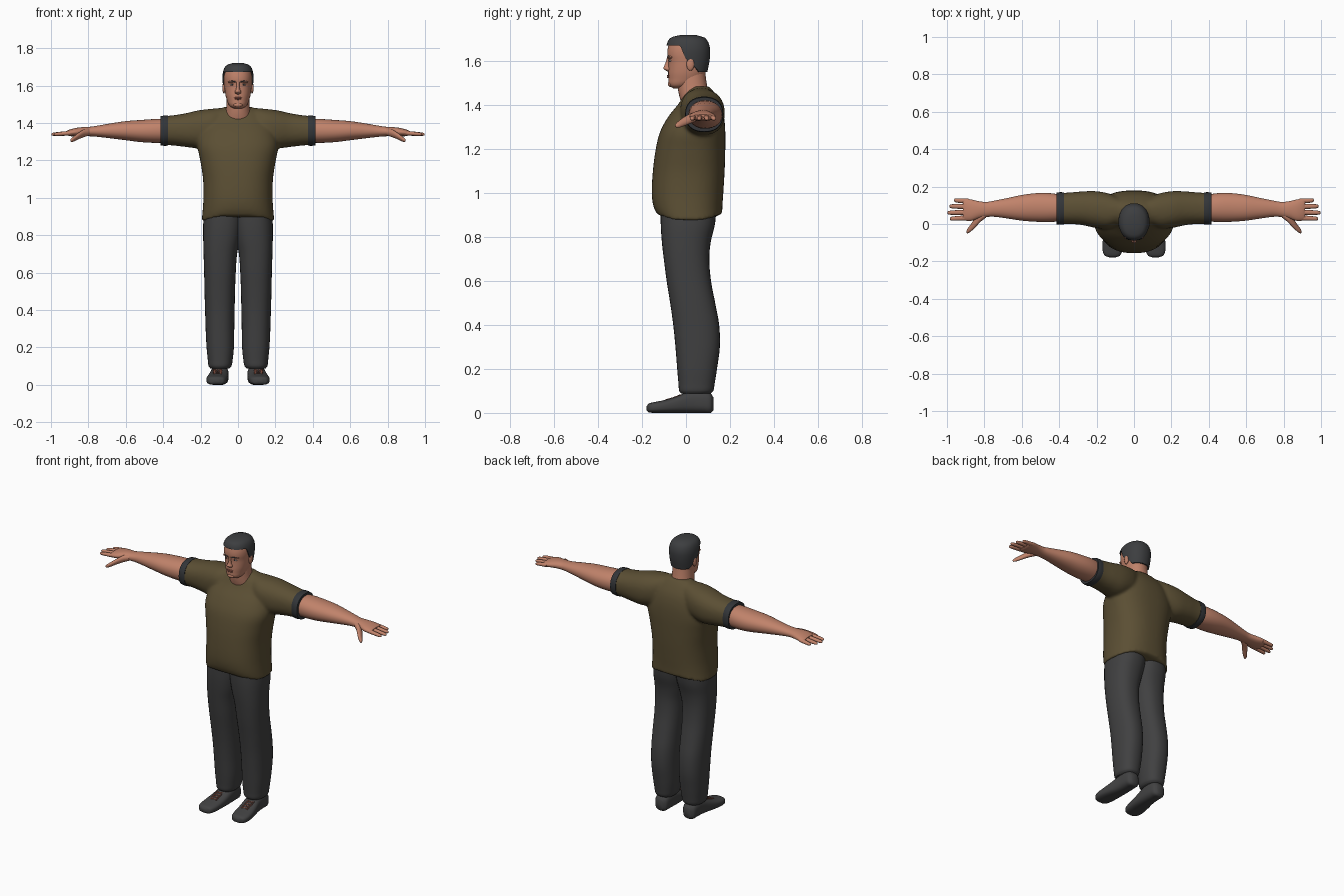
import bpy, bmesh, math
from mathutils import Vector, Matrix

# ---------- colours ----------
def material(name, r, g, b):
    m = bpy.data.materials.new(name)
    m.diffuse_color = (r, g, b, 1)
    return m

SKIN = material("skin", .53, .225, .145)
LIPS = material("lips", .36, .12, .085)
OLIVE = material("olive_cloth", .105, .078, .034)
TRIM = material("dark_trim", .033, .036, .04)
CLOTH = material("charcoal_cloth", .052, .052, .053)
SHOE = material("shoe_grey", .055, .055, .056)
LACE = material("red_brown_lace", .22, .075, .05)
HAIR = material("dark_hair", .046, .048, .051)
WHITE = material("eye_white", .5, .45, .42)

# ---------- helpers ----------
def sample(rings, t):
    """Smoothly interpolate the ring bounds (a0, a1, b0, b1) at position t."""
    n = len(rings)
    i = max(k for k in range(n - 1) if k == 0 or rings[k][0] <= t)
    def slope(k, c):
        lo, hi = rings[max(k - 1, 0)], rings[min(k + 1, n - 1)]
        return (hi[c] - lo[c]) / (hi[0] - lo[0])
    h = rings[i + 1][0] - rings[i][0]
    u = (t - rings[i][0]) / h
    return [(2*u**3 - 3*u*u + 1) * rings[i][c] + (u**3 - 2*u*u + u) * h * slope(i, c)
            + (3*u*u - 2*u**3) * rings[i + 1][c] + (u**3 - u*u) * h * slope(i + 1, c)
            for c in range(1, 5)]

def oval(bounds, ang, power, grow=0):
    a0, a1, b0, b1 = bounds
    c, s = math.cos(ang), math.sin(ang)
    f = lambda v: math.copysign(abs(v) ** (2 / power), v)
    return ((a0 + a1) / 2 + ((a1 - a0) / 2 + grow) * f(c),
            (b0 + b1) / 2 + ((b1 - b0) / 2 + grow) * f(s))

def skin_grid(bm, grid):
    """Bridge rows of points and close both ends."""
    rows = [[bm.verts.new(p) for p in row] for row in grid]
    n = len(rows[0])
    for r0, r1 in zip(rows, rows[1:]):
        for k in range(n):
            bm.faces.new((r0[k], r0[(k + 1) % n], r1[(k + 1) % n], r1[k]))
    bm.faces.new(rows[0])
    bm.faces.new(rows[-1])

def loft(bm, rings, axis, n=32, power=2.3, sub=4):
    ts = [r0[0] + (r1[0] - r0[0]) * j / sub for r0, r1 in zip(rings, rings[1:]) for j in range(sub)]
    grid = []
    for t in ts + [rings[-1][0]]:
        b = sample(rings, t)
        pts = [oval(b, 2 * math.pi * k / n, power) for k in range(n)]
        grid.append([{'x': (t, p, q), 'y': (p, t, q), 'z': (p, q, t)}[axis] for p, q in pts])
    skin_grid(bm, grid)

def ball(bm, at, size):
    bmesh.ops.create_uvsphere(bm, u_segments=16, v_segments=10, radius=1,
                              matrix=Matrix.Translation(at) @ Matrix.Diagonal((*size, 1)))

def rod(bm, p, q, r):
    p, q = Vector(p), Vector(q)
    m = Matrix.Translation((p + q) / 2) @ (q - p).to_track_quat('Z', 'Y').to_matrix().to_4x4()
    bmesh.ops.create_cone(bm, cap_ends=True, segments=8, radius1=r, radius2=r, depth=(q - p).length, matrix=m)

def make(name, bm, mat, mirror=False):
    bmesh.ops.recalc_face_normals(bm, faces=bm.faces)
    me = bpy.data.meshes.new(name)
    bm.to_mesh(me)
    bm.free()
    me.materials.append(mat)
    ob = bpy.data.objects.new(name, me)
    bpy.context.collection.objects.link(ob)
    bpy.context.view_layer.objects.active = ob
    ob.select_set(True)
    bpy.ops.object.shade_smooth_by_angle(angle=math.radians(50))
    ob.select_set(False)
    if mirror:
        ob.modifiers.new("mirror", 'MIRROR').use_mirror_merge = False
    return ob

# ---------- shirt: torso and sleeves fused by a remesh ----------
bm = bmesh.new()
torso = [(.875, .195, -.135, .165), (.92, .190, -.149, .166), (1.0, .185, -.156, .17),
         (1.1, .187, -.151, .176), (1.2, .202, -.138, .179), (1.28, .216, -.118, .179),
         (1.35, .20, -.08, .173), (1.41, .17, -.032, .157), (1.46, .12, .0, .128), (1.487, .07, .03, .105)]
loft(bm, [(z, -w, w, y0, y1) for z, w, y0, y1 in torso], 'z', n=48, power=2.4)
for v in bm.verts:                       # hem arches up at front and back centre
    if v.co.z < 1.0:
        v.co.z += .035 * (1 - min(1, abs(v.co.x) / .19) ** 2) * (1 - v.co.z) / .125
half = [(.07, .0, .14, 1.30, 1.482), (.14, -.025, .165, 1.28, 1.476), (.21, -.02, .176, 1.265, 1.468),
        (.28, -.005, .174, 1.272, 1.452), (.35, .0, .168, 1.28, 1.441), (.405, .0, .167, 1.283, 1.436)]
loft(bm, [(-r[0], *r[1:]) for r in reversed(half)] + half, 'x')
shirt = make("shirt", bm, OLIVE)
rm = shirt.modifiers.new("fuse", 'REMESH')
rm.mode, rm.voxel_size, rm.use_smooth_shade = 'VOXEL', .009, True
sm = shirt.modifiers.new("soften", 'SMOOTH')
sm.factor, sm.iterations = .5, 6

# sleeve cuffs
bm = bmesh.new()
loft(bm, [(.375, -.002, .169, 1.279, 1.440), (.395, -.004, .170, 1.278, 1.440),
          (.414, -.002, .168, 1.281, 1.436)], 'x')
make("sleeve_cuff", bm, TRIM, True)

# ---------- arms with hands ----------
bm = bmesh.new()
loft(bm, [(.38, .015, .155, 1.295, 1.423), (.45, .011, .165, 1.294, 1.421), (.52, .012, .165, 1.298, 1.416),
          (.6, .018, .155, 1.308, 1.410), (.68, .03, .138, 1.318, 1.398), (.75, .039, .124, 1.326, 1.386),
          (.79, .037, .118, 1.329, 1.380), (.83, .03, .122, 1.330, 1.378), (.87, .017, .131, 1.329, 1.373),
          (.9, .018, .134, 1.330, 1.365), (.915, .024, .13, 1.336, 1.358)], 'x', power=2.15)
for y0, y1, tip in ((.122, .127, .962), (.093, .095, .987), (.063, .06, .998), (.033, .028, .985)):
    rings = []
    for u, r in ((0, .014), (.3, .0135), (.6, .0125), (.85, .011), (.96, .008), (1, .003)):
        y, z = y0 + (y1 - y0) * u, 1.347 - .008 * u
        rings.append((.885 + (tip - .885) * u, y - r, y + r, z - r * .85, z + r * .85))
    loft(bm, rings, 'x', n=12, power=2, sub=2)
loft(bm, [(.79, .035, .075, 1.335, 1.37), (.82, .012, .06, 1.325, 1.368), (.85, -.02, .03, 1.314, 1.35),
          (.875, -.042, -.005, 1.302, 1.331), (.89, -.05, -.025, 1.298, 1.319), (.896, -.047, -.038, 1.302, 1.311)],
     'x', n=14, power=2, sub=3)
make("arm", bm, SKIN, True)

# ---------- trousers ----------
bm = bmesh.new()
loft(bm, [(.088, .045, .148, -.022, .112), (.1, .035, .157, -.031, .124), (.13, .029, .161, -.034, .13),
          (.2, .022, .168, -.04, .141), (.3, .02, .173, -.048, .154), (.4, .018, .176, -.058, .151),
          (.5, .016, .179, -.072, .133), (.6, .012, .181, -.088, .114), (.7, .005, .184, -.101, .106),
          (.78, -.012, .186, -.11, .113), (.86, -.025, .186, -.115, .132), (.96, -.03, .175, -.115, .14)],
     'z', power=2.35)
make("trouser_leg", bm, CLOTH, True)

# ---------- shoes and laces ----------
shoe = [(-.179, .1, .13, .012, .03), (-.17, .076, .155, .003, .042), (-.14, .062, .168, 0, .05),
        (-.1, .056, .168, 0, .058), (-.05, .052, .16, 0, .073), (0, .05, .15, 0, .093), (.04, .05, .145, 0, .103),
        (.08, .052, .143, 0, .102), (.112, .058, .137, 0, .09), (.125, .075, .12, .012, .07)]
bm = bmesh.new()
loft(bm, shoe, 'y', power=2.8)
make("shoe", bm, SHOE, True)
bm = bmesh.new()
def on_shoe(x, y):
    return (x, y, sample(shoe, y)[3] - .001)
for i in range(4):
    y = -.092 + .018 * i
    rod(bm, on_shoe(.086, y), on_shoe(.132, y + .012), .003)
    rod(bm, on_shoe(.132, y), on_shoe(.086, y + .012), .003)
make("shoe_laces", bm, LACE, True)

# ---------- neck and head ----------
bm = bmesh.new()
loft(bm, [(1.36, -.08, .08, .0, .13), (1.42, -.073, .073, -.024, .116), (1.47, -.064, .064, -.036, .1),
          (1.53, -.06, .06, -.04, .09), (1.58, -.058, .058, -.03, .085)], 'z', power=2.1)
make("neck", bm, SKIN)

head = [(z, -w, w, y0, y1) for z, w, y0, y1 in (
    (1.478, .022, -.058, -.015), (1.487, .04, -.072, .02), (1.5, .051, -.079, .05), (1.52, .059, -.08, .075),
    (1.545, .066, -.081, .088), (1.57, .07, -.08, .094), (1.6, .073, -.08, .1), (1.63, .076, -.085, .103),
    (1.66, .075, -.083, .102), (1.69, .066, -.074, .091), (1.707, .049, -.055, .073), (1.715, .024, -.02, .042))]
bm = bmesh.new()
loft(bm, head, 'z', n=40, power=2.2)
# nose, brow ridge, chin
loft(bm, [(1.553, -.008, .008, -.082, -.06), (1.56, -.016, .016, -.094, -.06), (1.568, -.017, .017, -.103, -.06),
          (1.58, -.011, .011, -.099, -.06), (1.6, -.008, .008, -.091, -.06), (1.62, -.01, .01, -.086, -.06)],
     'z', n=16, power=2)
ball(bm, (0, -.07, 1.497), (.024, .013, .013))
for s in (-1, 1):
    ball(bm, (s * .029, -.069, 1.619), (.025, .014, .007))
    ball(bm, (s * .075, .02, 1.588), (.009, .018, .03))       # ears
make("head", bm, SKIN)

bm = bmesh.new()
ball(bm, (0, -.079, 1.535), (.021, .008, .004))
ball(bm, (0, -.079, 1.528), (.018, .008, .004))
make("lips", bm, LIPS)
bm = bmesh.new()
ball(bm, (.03, -.069, 1.604), (.012, .009, .005))
make("eye", bm, WHITE, True)
bm = bmesh.new()
ball(bm, (.03, -.0755, 1.604), (.005, .004, .0047))
make("iris", bm, TRIM, True)
bm = bmesh.new()
rod(bm, (.013, -.083, 1.62), (.034, -.081, 1.624), .003)
rod(bm, (.034, -.081, 1.624), (.05, -.069, 1.619), .003)
make("eyebrow", bm, HAIR, True)

# ---------- hair: shell over the head with a hairline that drops behind the temples ----------
def hairline(ang):
    front = math.sin(ang)
    u = min(1, max(0, (front + .38) / .4))
    w = min(1, max(0, (front - .05) / .5))
    return 1.67 - .072 * u * u * (3 - 2 * u) - .045 * w

N, ROWS, TOP = 64, 14, 1.715
grid = []
for j in range(-1, ROWS + 1):
    row = []
    for k in range(N):
        a = 2 * math.pi * k / N
        z0 = hairline(a)
        z = z0 + (TOP - z0) * max(j, 0) / ROWS
        x, y = oval(sample(head, z), a, 2.2, .007 if j >= 0 else -.006)
        row.append((x, y, z + .005 * (z - 1.55) / .165))
    grid.append(row)
bm = bmesh.new()
skin_grid(bm, grid)
make("hair", bm, HAIR)
